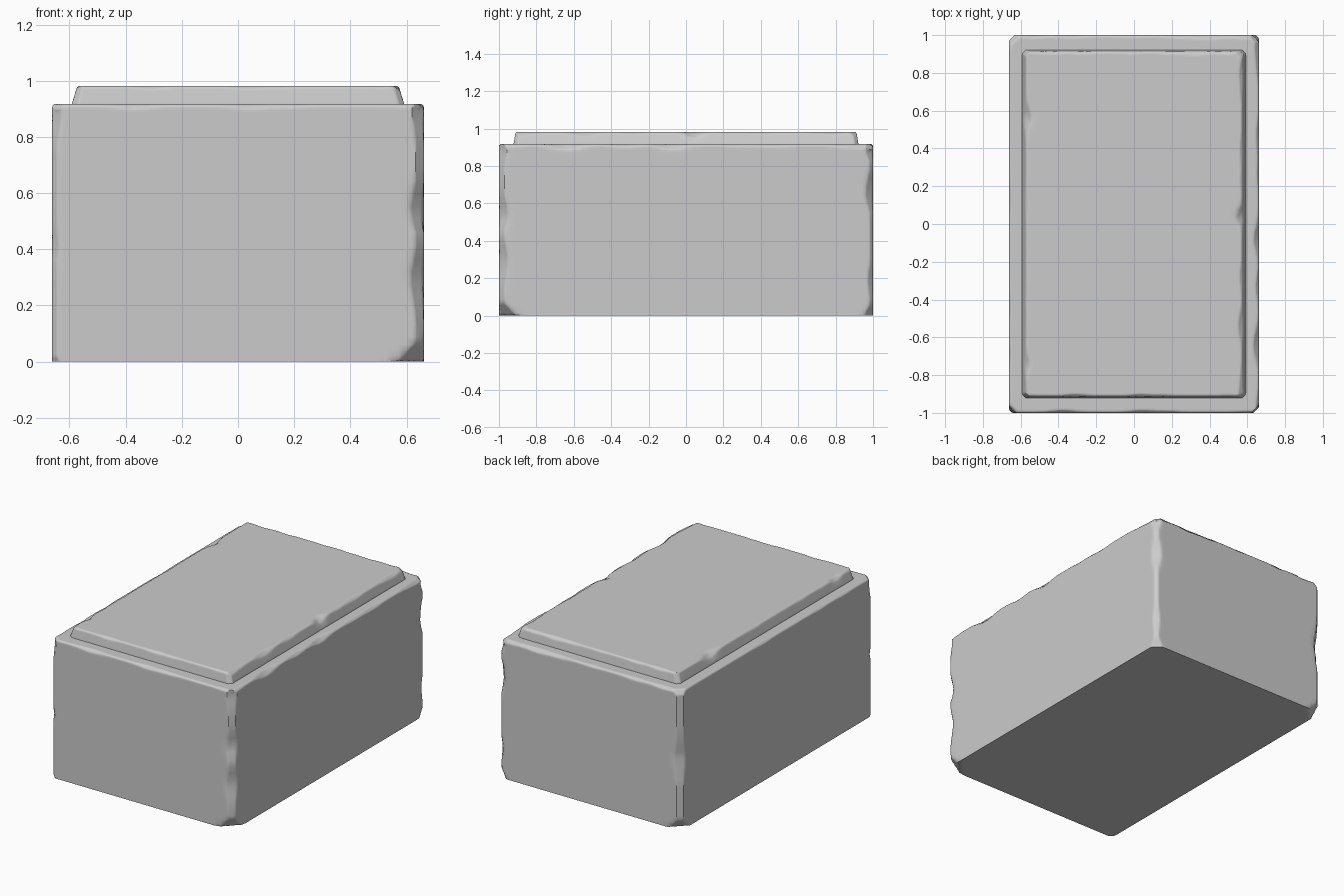
import bpy, bmesh, math
from mathutils import Vector, noise

if "Cube" in bpy.data.objects:
    bpy.data.objects.remove(bpy.data.objects["Cube"])


def bump(t, centre, width):
    return math.exp(-((t - centre) / width) ** 2)


def gridded_box(half, z0, z1, offsets, step):
    """Box cut into a grid that is denser close to its edges."""
    bm = bmesh.new()
    bmesh.ops.create_cube(bm, size=1)
    for v in bm.verts:
        v.co = (v.co.x * 2 * half[0], v.co.y * 2 * half[1],
                z1 if v.co.z > 0 else z0)
    for axis, (lo, hi) in enumerate([(-half[0], half[0]), (-half[1], half[1]), (z0, z1)]):
        offs = [o for o in offsets if o < (hi - lo) / 2 - 0.002]
        cuts = [lo + o for o in offs] + [hi - o for o in offs]
        a, b = lo + offs[-1], hi - offs[-1]
        n = max(1, round((b - a) / step))
        cuts += [a + (b - a) * i / n for i in range(1, n)]
        for c in cuts:
            co, no = Vector(), Vector()
            co[axis], no[axis] = c, 1
            bmesh.ops.bisect_plane(bm, geom=bm.verts[:] + bm.edges[:] + bm.faces[:],
                                   plane_co=co, plane_no=no)
    return bm


def chip(bm, half, z0, z1, width, corners):
    """Wear away edges: width(axis, signs, t) is the chamfer along each edge."""
    lo = Vector((-half[0], -half[1], z0))
    hi = Vector((half[0], half[1], z1))
    for v in bm.verts:
        start = v.co.copy()
        move = Vector()
        sign = [1 if start[i] > (lo[i] + hi[i]) / 2 else -1 for i in range(3)]
        dist = [min(start[i] - lo[i], hi[i] - start[i]) for i in range(3)]
        for axis in range(3):
            i, j = [k for k in range(3) if k != axis]
            w = width(axis, (sign[i], sign[j]), start[axis])
            s = (w - dist[i] - dist[j]) / 2
            if s > 0:
                move[i] = max(move[i], s)
                move[j] = max(move[j], s)
        for corner, w in corners.items():
            if tuple(sign) == corner:
                s = (w - sum(dist)) / 3
                if s > 0:
                    move = Vector([max(m, s) for m in move])
        v.co = start - Vector([move[i] * sign[i] for i in range(3)])


def finish(bm, name):
    bmesh.ops.recalc_face_normals(bm, faces=bm.faces[:])
    mesh = bpy.data.meshes.new(name)
    bm.to_mesh(mesh)
    bm.free()
    ob = bpy.data.objects.new(name, mesh)
    bpy.context.collection.objects.link(ob)
    bpy.ops.object.select_all(action='DESELECT')
    bpy.context.view_layer.objects.active = ob
    ob.select_set(True)
    bpy.ops.object.shade_smooth_by_angle(angle=math.radians(40))


def wear(axis, signs, t, freq):
    n = noise.noise(Vector((t * freq, signs[0] * 7.3 + axis * 3.1, signs[1] * 5.7)))
    return max(0, n)


# Main stone block: worn vertical and top edges, crisp bottom edges
def block_width(axis, signs, t):
    if axis == 2:
        w = 0.018 + 0.045 * wear(axis, signs, t, 9)
        if signs[0] * signs[1] < 0:
            w += 0.012
        return w
    if signs[1] < 0:
        return 0
    w = 0.008 + 0.03 * wear(axis, signs, t, 6)
    if axis == 1 and signs[0] > 0:
        w += 0.025 * bump(t, -0.08, 0.07)
    return w


H = (0.662, 1.0)
block = gridded_box(H, 0, 0.917, [0.006, 0.013, 0.021, 0.03, 0.042, 0.06, 0.09], 0.045)
chip(block, H, 0, 0.917, block_width,
     {(1, -1, -1): 0.1, (-1, 1, -1): 0.09, (1, 1, 1): 0.06, (-1, -1, 1): 0.05,
      (1, -1, 1): 0.04, (-1, 1, 1): 0.06})
finish(block, "stone_block")


# Raised top panel: tapered sides with a few larger nicks
def panel_width(axis, signs, t):
    if axis == 2:
        return 0.02
    if signs[1] < 0:
        return 0
    w = 0.006 + 0.02 * wear(axis, signs, t, 7)
    if axis == 1 and signs[0] > 0:
        w += 0.035 * bump(t, 0.04, 0.04)
    if axis == 1 and signs[0] < 0:
        w += 0.03 * bump(t, 0.57, 0.06) + 0.02 * bump(t, -0.75, 0.04)
    return w


P = (0.592, 0.922)
panel = gridded_box(P, 0.9, 0.982, [0.005, 0.011, 0.018, 0.028, 0.04], 0.03)
chip(panel, P, 0.9, 0.982, panel_width, {(1, 1, 1): 0.04, (1, -1, 1): 0.03})
for v in panel.verts:
    k = max(0, (v.co.z - 0.917) / 0.065)
    v.co.x *= 1 - 0.02 / P[0] * k
    v.co.y *= 1 - 0.011 / P[1] * k
finish(panel, "raised_top_panel")
